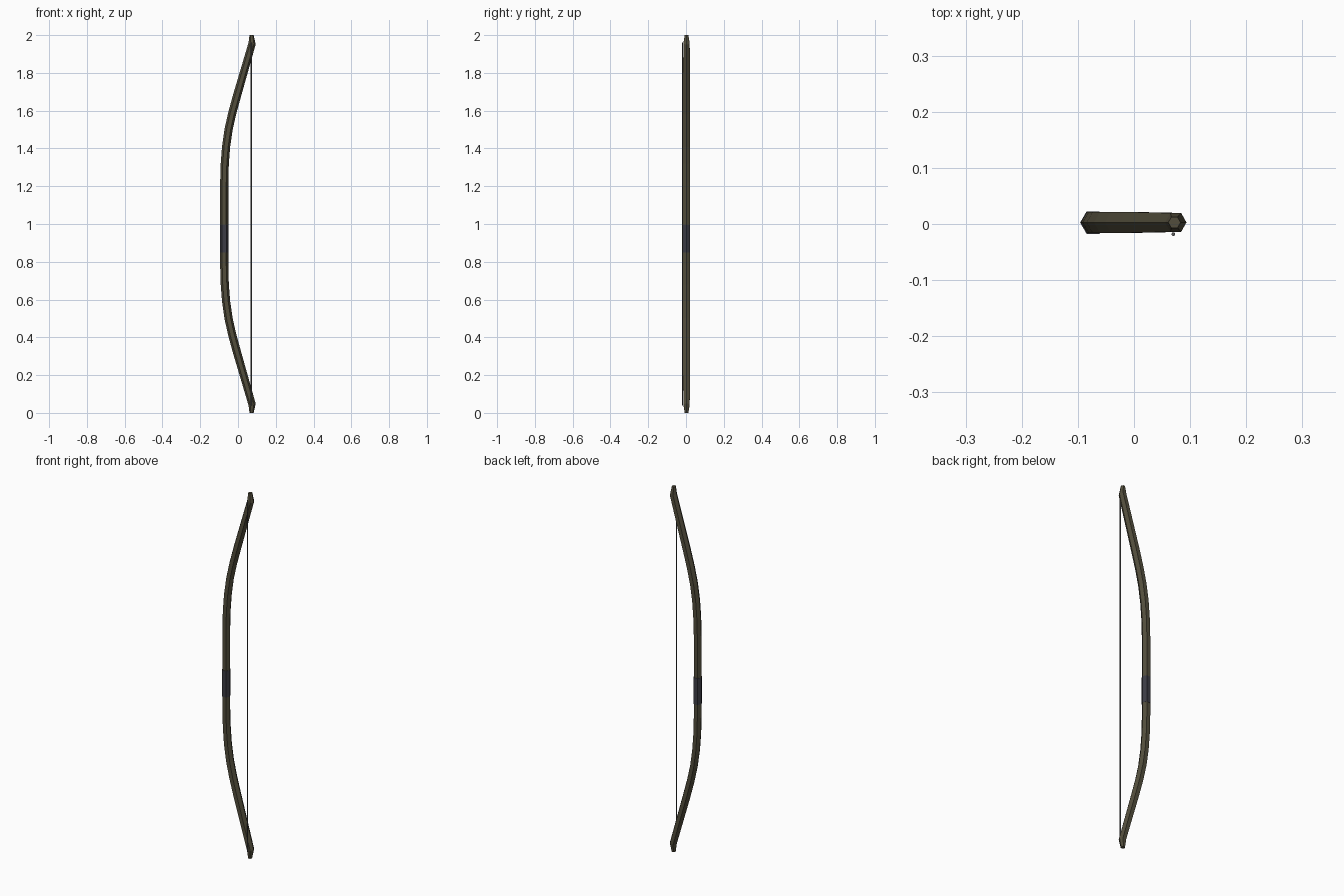
import bpy, bmesh, math
from mathutils import Vector

if "Cube" in bpy.data.objects:
    bpy.data.objects.remove(bpy.data.objects["Cube"])

def material(name, rgb):
    m = bpy.data.materials.new(name)
    m.diffuse_color = (*rgb, 1)
    m.use_nodes = True
    m.node_tree.nodes["Principled BSDF"].inputs["Base Color"].default_value = m.diffuse_color
    return m

def tube(name, path, y, mat, sides=6):
    """Sweep a polygon ring along (x, z, radius) points lying in a plane of constant y."""
    bm = bmesh.new()
    rings = []
    for i, (x, z, r) in enumerate(path):
        a, b = path[max(i - 1, 0)], path[min(i + 1, len(path) - 1)]
        t = Vector((b[0] - a[0], 0, b[1] - a[1])).normalized()
        if i in (0, len(path) - 1):
            t = Vector((0, 0, 1))
        side = Vector((t.z, 0, -t.x))
        ring = []
        for k in range(sides):
            ang = 2 * math.pi * k / sides
            p = Vector((x, y, z)) + side * (r * math.cos(ang))
            p.y += r * math.sin(ang)
            ring.append(bm.verts.new(p))
        rings.append(ring)
    for lo, hi in zip(rings, rings[1:]):
        for k in range(sides):
            n = (k + 1) % sides
            bm.faces.new((lo[k], lo[n], hi[n], hi[k]))
    bm.faces.new(rings[0][::-1])
    bm.faces.new(rings[-1])
    bmesh.ops.recalc_face_normals(bm, faces=bm.faces)
    me = bpy.data.meshes.new(name)
    bm.to_mesh(me)
    bm.free()
    me.materials.append(mat)
    ob = bpy.data.objects.new(name, me)
    bpy.context.collection.objects.link(ob)
    return ob

wood = material("wood", (0.085, 0.075, 0.045))
wrap = material("wrap", (0.045, 0.045, 0.058))
cord = material("cord", (0.1, 0.1, 0.1))

# Bow stave: upper half profile (x, height above middle, radius), mirrored downwards
R = 0.0215
upper = [(-0.073, 0.22, R), (-0.070, 0.32, R), (-0.063, 0.41, R),
         (-0.050, 0.50, R), (-0.031, 0.585, R), (-0.005, 0.68, R),
         (0.0745, 0.955, 0.0195), (0.072, 1.0, 0.011)]
stave = [(x, 1 - h, r) for x, h, r in reversed(upper)] + [(x, 1 + h, r) for x, h, r in upper]
tube("bow_stave", stave, 0.0028, wood)

# Grip wrap around the middle
tube("grip", [(-0.073, 0.85, 0.023), (-0.073, 0.995, 0.023)], 0.0025, wrap)

# Bowstring on the front side of the limb tips
tube("bowstring", [(0.07, 0.04, 0.0035), (0.07, 1.96, 0.0035)], -0.018, cord)
